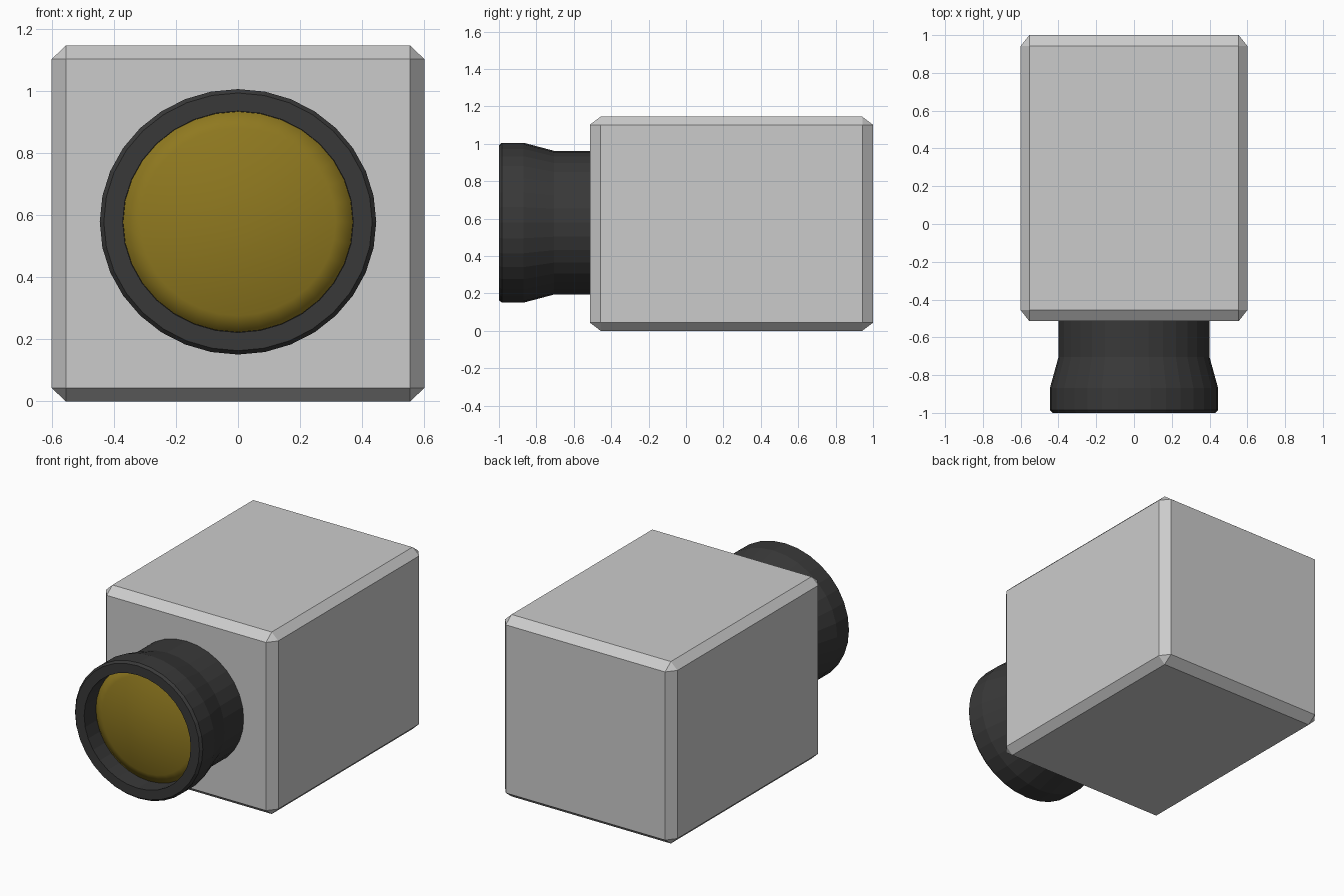
import bpy, bmesh, math

if "Cube" in bpy.data.objects:
    bpy.data.objects.remove(bpy.data.objects["Cube"])

LENS_Z = 0.578
SQUASH = 0.96
SIDES = 32


def material(name, rgb):
    m = bpy.data.materials.new(name)
    m.diffuse_color = (*rgb, 1)
    m.use_nodes = True
    m.node_tree.nodes["Principled BSDF"].inputs["Base Color"].default_value = m.diffuse_color
    return m


def finish(name, bm, mat=None):
    bmesh.ops.recalc_face_normals(bm, faces=bm.faces)
    me = bpy.data.meshes.new(name)
    bm.to_mesh(me)
    bm.free()
    ob = bpy.data.objects.new(name, me)
    bpy.context.collection.objects.link(ob)
    if mat:
        me.materials.append(mat)
    return ob


def lathe(name, profile, mat):
    """Revolve (radius, y) points about the lens axis, capping both ends."""
    bm = bmesh.new()
    rings = []
    for r, y in profile:
        ring = []
        for i in range(SIDES):
            a = 2 * math.pi * i / SIDES
            ring.append(bm.verts.new((r * math.cos(a), y, LENS_Z + SQUASH * r * math.sin(a))))
        rings.append(ring)
    for lo, hi in zip(rings, rings[1:]):
        for i in range(SIDES):
            j = (i + 1) % SIDES
            bm.faces.new((lo[i], lo[j], hi[j], hi[i]))
    bm.faces.new(rings[0])
    bm.faces.new(rings[-1])
    return finish(name, bm, mat)


dark = material("dark_plastic", (0.04, 0.04, 0.04))
gold = material("gold_glass", (0.275, 0.19, 0.014))

# Housing: chamfered cube stretched to size
bm = bmesh.new()
bmesh.ops.create_cube(bm, size=1)
bmesh.ops.bevel(bm, geom=bm.edges[:], offset=0.038, segments=1, affect='EDGES')
bmesh.ops.scale(bm, vec=(1.2, 1.514, 1.145), verts=bm.verts)
bmesh.ops.translate(bm, vec=(0, 0.243, 0.5725), verts=bm.verts)
finish("housing", bm)

# Barrel: straight neck, flared hood and recessed front
lathe("lens_barrel", [(0.40, -0.50), (0.40, -0.705), (0.445, -0.868), (0.445, -0.985),
                      (0.432, -1.0), (0.371, -1.0), (0.371, -0.87)], dark)

# Glass: shallow dome set in the recess
dome = [(0.37 * t, -0.945 + 0.06 * t * t) for t in (1, 0.85, 0.68, 0.5, 0.3, 0.12)]
glass = lathe("lens_glass", [(0.37, -0.872)] + dome, gold)
for p in glass.data.polygons:
    p.use_smooth = True
